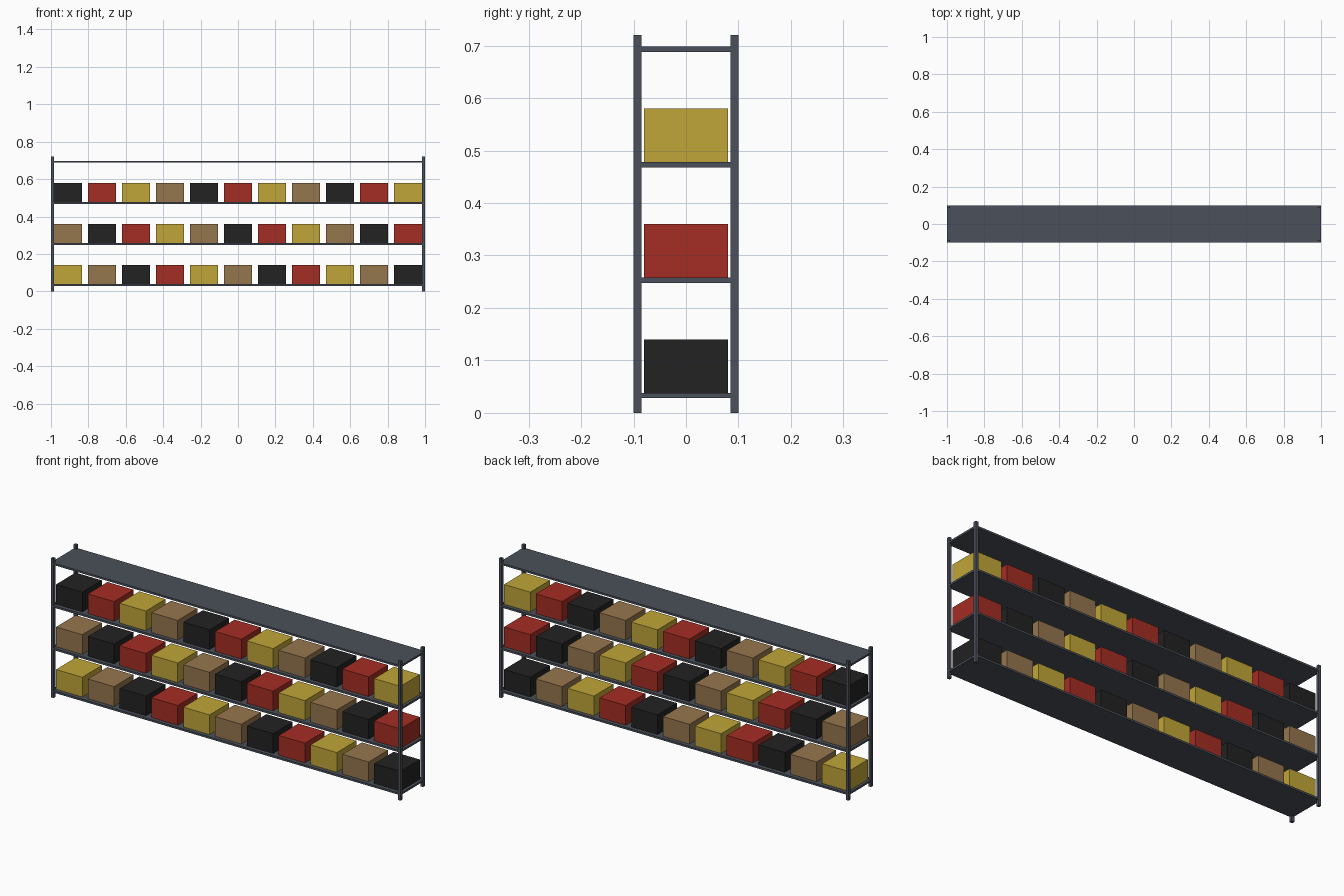
import bpy

cube = bpy.data.objects.get("Cube")
if cube:
    bpy.data.objects.remove(cube, do_unlink=True)


def material(name, color):
    mat = bpy.data.materials.new(name)
    mat.use_nodes = True
    mat.diffuse_color = (*color, 1)
    bsdf = next(n for n in mat.node_tree.nodes if n.type == "BSDF_PRINCIPLED")
    bsdf.inputs["Base Color"].default_value = (*color, 1)
    return mat


def box(name, center, size, mat):
    bpy.ops.mesh.primitive_cube_add(size=1, location=center)
    obj = bpy.context.object
    obj.name = name
    obj.scale = size
    bpy.ops.object.transform_apply(location=False, rotation=False, scale=True)
    obj.data.materials.append(mat)
    return obj


steel = material("steel grey", (0.07, 0.08, 0.1))
box_colors = [
    material("mustard yellow", (0.53, 0.38, 0.04)),
    material("cardboard brown", (0.3, 0.18, 0.075)),
    material("black", (0.016, 0.016, 0.016)),
    material("red", (0.37, 0.026, 0.017)),
]

LENGTH, DEPTH, HEIGHT = 2.0, 0.2, 0.72
POST, SHELF = 0.015, 0.01
FIRST_SHELF, SHELF_GAP = 0.033, 0.22
BOX_SIZE = (0.15, 0.16, 0.102)
BOX_COUNT, BOX_PITCH = 11, 0.182

# Corner posts
for x_side, x_name in ((-1, "right"), (1, "left")):
    for y_side, y_name in ((-1, "front"), (1, "back")):
        box(f"{y_name}_{x_name}_post",
            (x_side * (LENGTH - POST) / 2, y_side * (DEPTH - POST) / 2, HEIGHT / 2),
            (POST, POST, HEIGHT), steel)

# Shelves, with a row of storage boxes on all but the top one
for row in range(4):
    z = FIRST_SHELF + row * SHELF_GAP
    box(f"shelf_{row + 1}", (0, 0, z), (LENGTH, DEPTH, SHELF), steel)
    if row == 3:
        continue
    for i in range(BOX_COUNT):
        x = (i - (BOX_COUNT - 1) / 2) * BOX_PITCH
        box(f"storage_box_{row + 1}_{i + 1}",
            (x, 0, z + (SHELF + BOX_SIZE[2]) / 2), BOX_SIZE,
            box_colors[(i + row) % len(box_colors)])
